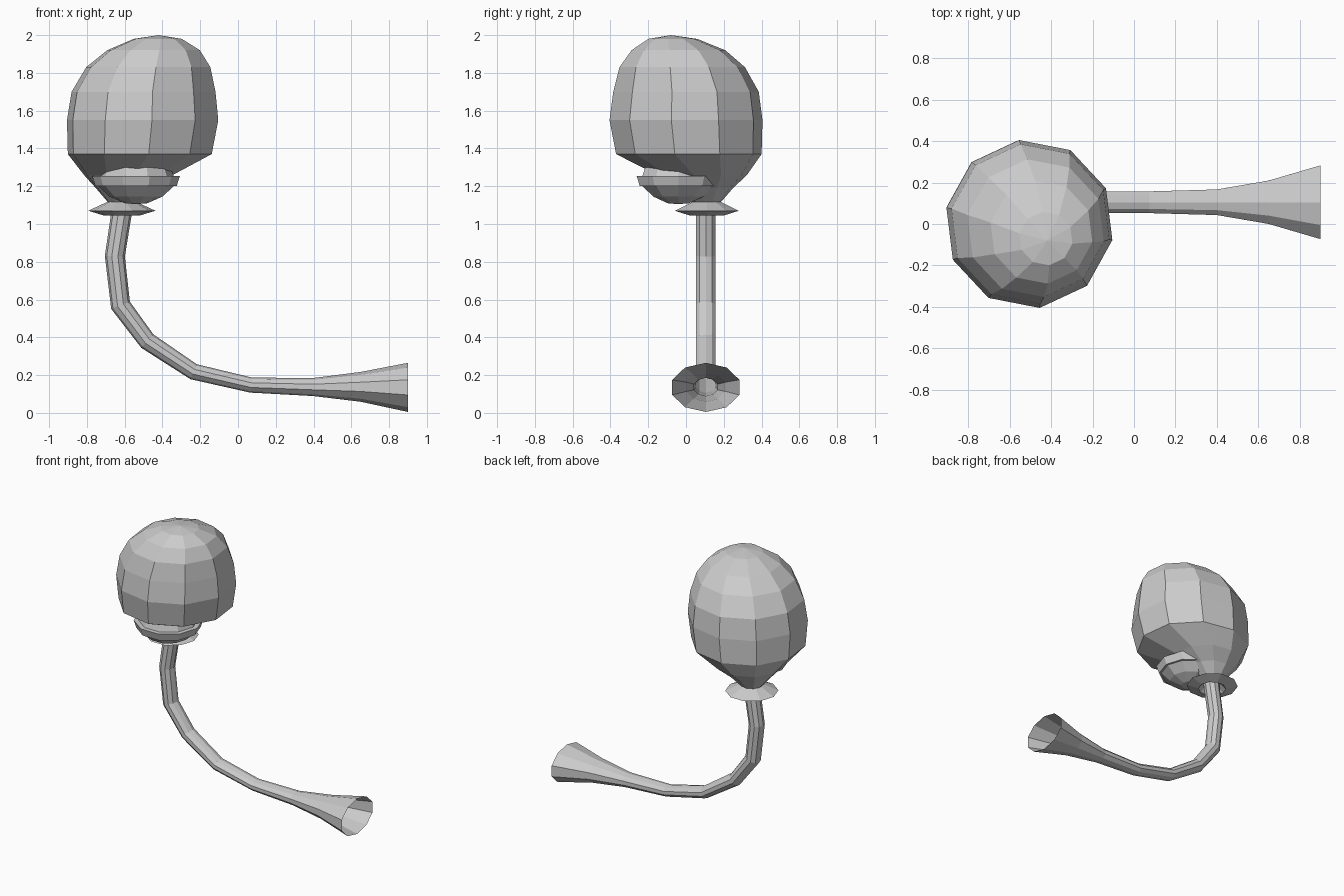
import bpy, bmesh
from math import sin, cos, radians, pi
from mathutils import Vector

if "Cube" in bpy.data.objects:
    bpy.data.objects.remove(bpy.data.objects["Cube"])

SIDES = 10


def ring_mesh(name, rings, cap_start=False, cap_end=False):
    """Bridge a list of rings (each SIDES points) into a flat-shaded skin."""
    bm = bmesh.new()
    loops = [[bm.verts.new(p) for p in ring] for ring in rings]
    for a, b in zip(loops, loops[1:]):
        for i in range(SIDES):
            j = (i + 1) % SIDES
            bm.faces.new((a[i], a[j], b[j], b[i]))
    for use, loop in ((cap_start, loops[0]), (cap_end, loops[-1])):
        if use:
            bm.faces.new(loop)
    bmesh.ops.remove_doubles(bm, verts=bm.verts, dist=0.0005)
    bmesh.ops.recalc_face_normals(bm, faces=bm.faces)
    me = bpy.data.meshes.new(name)
    bm.to_mesh(me)
    bm.free()
    ob = bpy.data.objects.new(name, me)
    bpy.context.collection.objects.link(ob)
    return ob


def flat_ring(x, y, z, r, turn):
    angles = [radians(turn) + 2 * pi * i / SIDES for i in range(SIDES)]
    return [(x + r * cos(a), y + r * sin(a), z) for a in angles]


# Leaning bulb: x, y, z, radius of each level
bulb = [(-.615, .11, 1.11, .07), (-.605, .10, 1.19, .15), (-.58, .085, 1.26, .24),
        (-.52, .015, 1.37, .388), (-.505, 0, 1.55, .408), (-.50, 0, 1.70, .388),
        (-.475, -.02, 1.83, .335), (-.447, -.04, 1.92, .25), (-.425, -.07, 1.98, .13),
        (-.42, -.08, 2.0, 0)]
ring_mesh("bulb", [flat_ring(*lv, -11) for lv in bulb], cap_start=True)

# Rimmed cup tucked under the front of the bulb
cup = [(0, 1.105), (.06, 1.11), (.14, 1.145), (.20, 1.20), (.215, 1.20), (.233, 1.255),
       (.20, 1.255), (.185, 1.30), (0, 1.305)]
ring_mesh("lower_cup", [flat_ring(-.54, -.04, z, r, 0) for r, z in cup])

# Collar around the neck, hollow underneath
collar = [(.06, 1.125), (.178, 1.07), (.095, 1.045), (.055, 1.085)]
ring_mesh("collar", [flat_ring(-.615, .11, z, r, 0) for r, z in collar], cap_start=True)

# Curved stem opening into a horn: x, z, half height, half width
path = [(-.61, 1.10, .055, .055), (-.652, .83, .053, .055), (-.622, .57, .053, .055),
        (-.48, .38, .048, .055), (-.235, .218, .043, .055), (.07, .147, .04, .055),
        (.40, .137, .048, .065), (.65, .138, .079, .11), (.90, .135, .13, .187)]
pts = [Vector((x, .105, z)) for x, z, _, _ in path]
rings = []
for i, (x, z, h, w) in enumerate(path):
    t = (pts[min(i + 1, len(pts) - 1)] - pts[max(i - 1, 0)]).normalized()
    if i == len(path) - 1:
        t = Vector((1, 0, 0))
    up = Vector((-t.z, 0, t.x))
    rings.append([pts[i] + up * h * sin(a) + Vector((0, w * cos(a), 0))
                  for a in (pi / 2 + 2 * pi * k / SIDES for k in range(SIDES))])
ring_mesh("stem_and_horn", rings)
